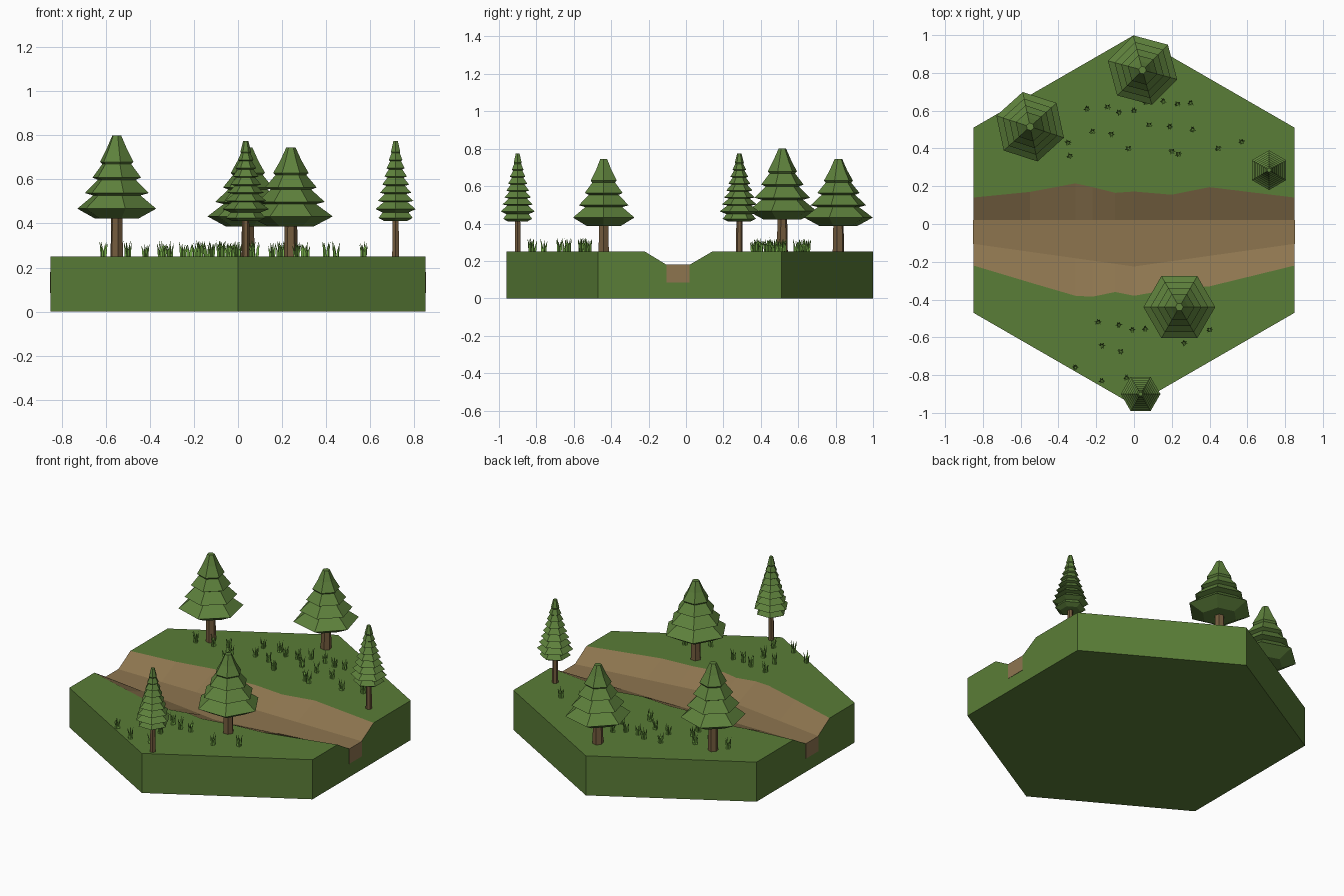
import bpy, bmesh, math, random
from mathutils import Vector

if "Cube" in bpy.data.objects:
    bpy.data.objects.remove(bpy.data.objects["Cube"])

random.seed(4)


def material(name, r, g, b):
    m = bpy.data.materials.new(name)
    m.diffuse_color = [((c / 255 + 0.055) / 1.055) ** 2.4 for c in (r, g, b)] + [1]
    m.use_nodes = True
    m.node_tree.nodes["Principled BSDF"].inputs["Base Color"].default_value = m.diffuse_color
    return m


TURF = material("turf green", 90, 125, 55)
DIRT = material("dirt brown", 141, 117, 79)
BARK = material("bark brown", 116, 92, 62)
LEAF = material("pine green", 94, 129, 60)
BLADE = material("grass green", 122, 178, 74)


def finish(bm, name, *mats):
    bmesh.ops.recalc_face_normals(bm, faces=bm.faces)
    me = bpy.data.meshes.new(name)
    bm.to_mesh(me)
    bm.free()
    for m in mats:
        me.materials.append(m)
    ob = bpy.data.objects.new(name, me)
    bpy.context.collection.objects.link(ob)
    return ob


def loft(bm, rings):
    """Skin closed rings of points; returns (face, segment index) pairs."""
    vs = [[bm.verts.new(p) for p in r] for r in rings]
    n = len(vs[0])
    out = []
    for a, b in zip(vs, vs[1:]):
        for i in range(n):
            j = (i + 1) % n
            out.append((bm.faces.new((a[i], a[j], b[j], b[i])), i))
    bm.faces.new(vs[0])
    bm.faces.new(vs[-1])
    return out


def lathe(name, x, y, profile, phase, mat, sides=6):
    bm = bmesh.new()
    angs = [math.radians(phase) + math.tau * i / sides for i in range(sides)]
    loft(bm, [[(x + r * math.cos(a), y + r * math.sin(a), z) for a in angs]
              for r, z in profile])
    return finish(bm, name, mat)


# Hexagonal tile with a dry channel: x, front bank edge, back bank edge
W, TOP, BED = 0.85, 0.25, 0.18
banks = [(-W, -0.22, 0.14), (-0.55, -0.31, 0.17), (-0.31, -0.38, 0.215),
         (-0.22, -0.385, 0.195), (-0.1, -0.36, 0.165), (0, -0.38, 0.172),
         (0.2, -0.345, 0.155), (0.4, -0.33, 0.195), (W, -0.22, 0.14)]
rings = []
for x, bf, bb in banks:
    t = abs(x) / W
    y0, y1 = -0.96 + 0.49 * t, 1.0 - 0.49 * t
    bed_front = -0.225 + 0.12 * t
    rings.append([(x, y, z) for y, z in (
        (y0, 0), (y0, TOP), (bf, TOP), (bed_front, BED), (0.02, BED),
        (bb, TOP), (y1, TOP), (y1, 0))])
bm = bmesh.new()
for face, i in loft(bm, rings):
    face.material_index = 1 if i in (2, 3, 4) else 0
finish(bm, "hex_tile", TURF, DIRT)

# Brown ends of the channel bed showing on the tile sides
for side, name in ((-1, "left"), (1, "right")):
    bm = bmesh.new()
    loft(bm, [[(side * x, y, z) for y, z in
               ((-0.105, 0.085), (0.02, 0.085), (0.02, BED), (-0.105, BED))]
              for x in (W - 0.004, W + 0.002)])
    finish(bm, name + "_bed_end", DIRT)


# Pine trees: x, y, radius, lowest z, top z, tiers, phase, trunk radius
def pine(name, x, y, R, z0, z1, tiers, phase, tr):
    lathe(name + "_trunk", x, y, [(tr, TOP - 0.01), (tr * 0.85, z0 + 0.05)], phase, BARK)
    rim = z0 + (0.045 if tiers < 6 else 0.055)
    step = (z1 - 0.05 - rim) / (tiers - 1)
    profile = [(R * 0.55, z0)]
    if tiers > 5:
        profile += [(R * 0.85, z0 + 0.015), (R * 0.65, rim - 0.015)]
    for i in range(tiers):
        r, z = R * (1 - i / (tiers - 1) * 0.77), rim + i * step
        profile.append((r, z))
        if i < tiers - 1:
            profile.append((r * 0.6, z + step * 0.85))
    profile.append((R * 0.11, z1))
    lathe(name + "_foliage", x, y, profile, phase, LEAF)


pine("left_pine", -0.55, 0.515, 0.188, 0.422, 0.8, 5, 42, 0.03)
pine("back_pine", 0.045, 0.815, 0.19, 0.387, 0.745, 5, 45, 0.032)
pine("front_pine", 0.24, -0.44, 0.19, 0.387, 0.745, 5, 0, 0.032)
pine("right_slim_pine", 0.715, 0.285, 0.105, 0.41, 0.775, 8, 30, 0.018)
pine("front_slim_pine", 0.035, -0.9, 0.105, 0.41, 0.775, 8, 0, 0.018)

# Grass tufts
back_spots = [(-.25, .61), (-.14, .62), (-.08, .59), (0, .6), (-.22, .49), (-.12, .475),
              (.08, .525), (.19, .515), (.31, .5), (-.35, .43), (-.34, .36), (-.03, .4),
              (.2, .385), (.235, .37), (.445, .4), (.57, .435), (.23, .635), (.3, .64),
              (.155, .65), (.06, .645), (-.61, .45), (-.5, .47), (-.42, .51)]
front_spots = [(-.19, -.52), (-.08, -.535), (-.01, -.56), (.06, -.555), (-.17, -.645),
               (-.07, -.675), (-.31, -.76), (-.17, -.83), (-.04, -.815), (.265, -.63),
               (.4, -.56)]


def tufts(name, spots):
    bm = bmesh.new()
    for x, y in spots:
        for k in range(6):
            a = math.tau * k / 6 + random.uniform(-0.4, 0.4)
            out = Vector((math.cos(a), math.sin(a), 0))
            base = Vector((x, y, TOP - 0.003)) + out * 0.008
            h = random.uniform(0.05, 0.078)
            # bent blade: two small triangles closing on a tip
            lo, mid = [], []
            for j in range(3):
                b = a + math.tau * j / 3
                d = Vector((math.cos(b), math.sin(b), 0)) * 0.006
                lo.append(bm.verts.new(base + d))
                mid.append(bm.verts.new(base + d * 0.8 + out * 0.003 + Vector((0, 0, h * 0.5))))
            tip = bm.verts.new(base + out * 0.011 + Vector((0, 0, h)))
            for j in range(3):
                n = (j + 1) % 3
                bm.faces.new((lo[j], lo[n], mid[n], mid[j]))
                bm.faces.new((mid[j], mid[n], tip))
            bm.faces.new(lo)
    finish(bm, name, BLADE)


tufts("back_grass", back_spots)
tufts("front_grass", front_spots)
